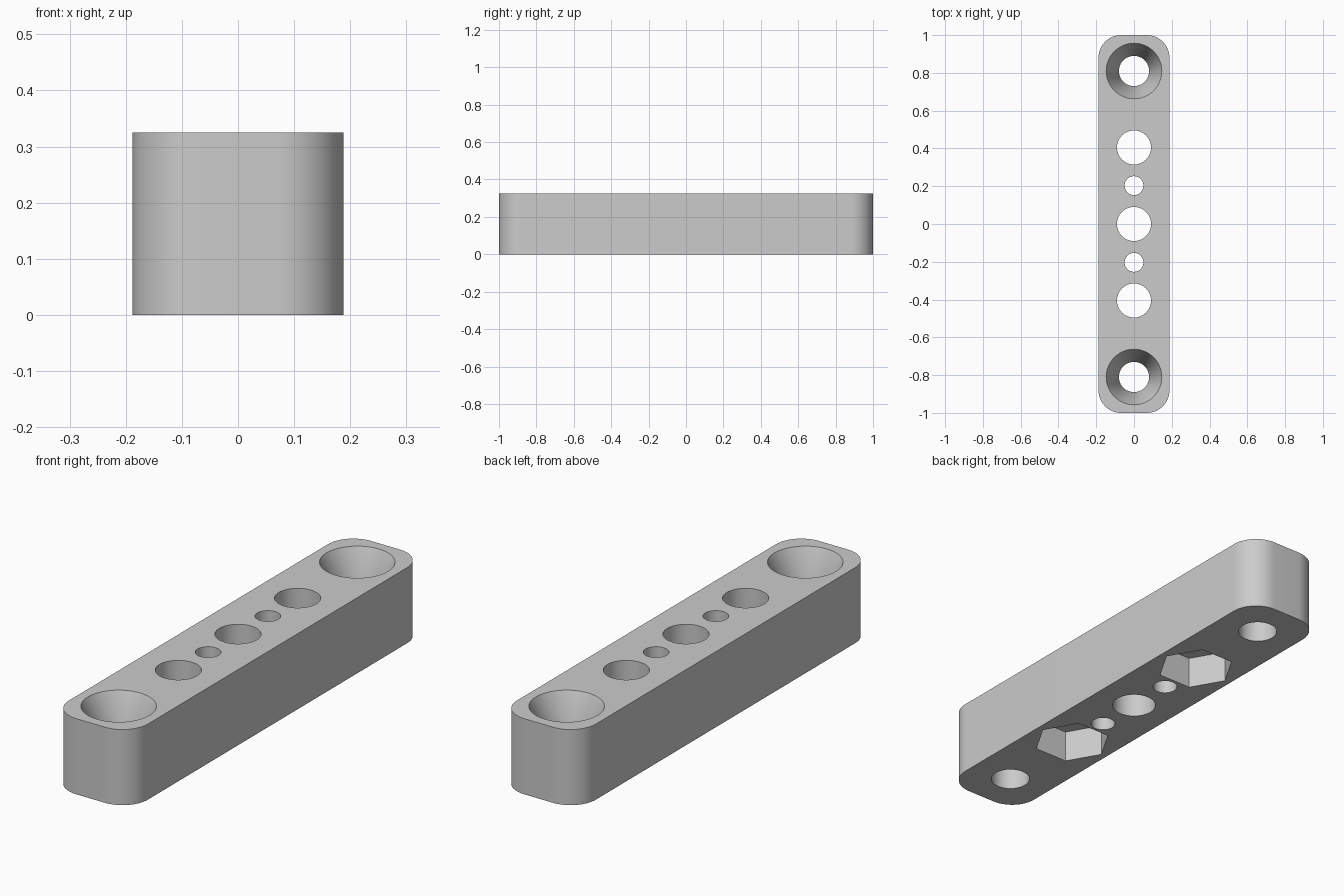
import bpy, bmesh, math

if "Cube" in bpy.data.objects:
    bpy.data.objects.remove(bpy.data.objects["Cube"], do_unlink=True)

HALF_X, HALF_Y, HEIGHT, CORNER = 0.188, 1.0, 0.325, 0.12

grey = bpy.data.materials.new("plain grey")
grey.use_nodes = True
colour = (0.6, 0.6, 0.6, 1)
grey.diffuse_color = colour
grey.node_tree.nodes["Principled BSDF"].inputs["Base Color"].default_value = colour


def make_object(name, bm):
    bmesh.ops.recalc_face_normals(bm, faces=bm.faces)
    mesh = bpy.data.meshes.new(name)
    bm.to_mesh(mesh)
    bm.free()
    mesh.materials.append(grey)
    obj = bpy.data.objects.new(name, mesh)
    bpy.context.collection.objects.link(obj)
    return obj


def lathe(name, y, profile, sides=64):
    """Closed cutter made of rings, given as (radius, z) from bottom to top."""
    bm = bmesh.new()
    rings = []
    for r, z in profile:
        angles = [2 * math.pi * i / sides for i in range(sides)]
        rings.append([bm.verts.new((r * math.cos(a), y + r * math.sin(a), z)) for a in angles])
    for low, high in zip(rings, rings[1:]):
        for i in range(sides):
            j = (i + 1) % sides
            bm.faces.new((low[i], low[j], high[j], high[i]))
    bm.faces.new(rings[0])
    bm.faces.new(rings[-1])
    return make_object(name, bm)


# Bar with rounded vertical corners
bm = bmesh.new()
bmesh.ops.create_cube(bm, size=1)
for v in bm.verts:
    v.co = (v.co.x * 2 * HALF_X, v.co.y * 2 * HALF_Y, (v.co.z + 0.5) * HEIGHT)
upright = [e for e in bm.edges if abs(e.verts[0].co.z - e.verts[1].co.z) > 0.1]
bmesh.ops.bevel(bm, geom=upright, offset=CORNER, segments=16, profile=0.5, affect='EDGES')
bar = make_object("mounting_bar", bm)

# Hole cutters: middle bore, then mirrored pairs
below, above = -0.05, HEIGHT + 0.05
cutters = [lathe("middle_bore_cutter", 0, [(0.09, below), (0.09, above)])]
for side, s in (("back", 1), ("front", -1)):
    cutters += [
        lathe(side + "_small_hole_cutter", s * 0.203, [(0.05, below), (0.05, above)]),
        lathe(side + "_bolt_hole_cutter", s * 0.405, [(0.09, below), (0.09, above)]),
        lathe(side + "_nut_pocket_cutter", s * 0.405, [(0.16, below), (0.16, 0.14)], 6),
        lathe(side + "_countersink_cutter", s * 0.81,
              [(0.08, below), (0.08, 0.17), (0.147, HEIGHT), (0.147, above)]),
    ]

bpy.context.view_layer.objects.active = bar
for cutter in cutters:
    mod = bar.modifiers.new(cutter.name, 'BOOLEAN')
    mod.operation = 'DIFFERENCE'
    mod.solver = 'EXACT'
    mod.object = cutter
    bpy.ops.object.modifier_apply(modifier=mod.name)
for cutter in cutters:
    bpy.data.objects.remove(cutter, do_unlink=True)

# Smooth walls with sharp rims
bpy.ops.object.select_all(action='DESELECT')
bar.select_set(True)
bpy.ops.object.shade_smooth_by_angle(angle=math.radians(30))
